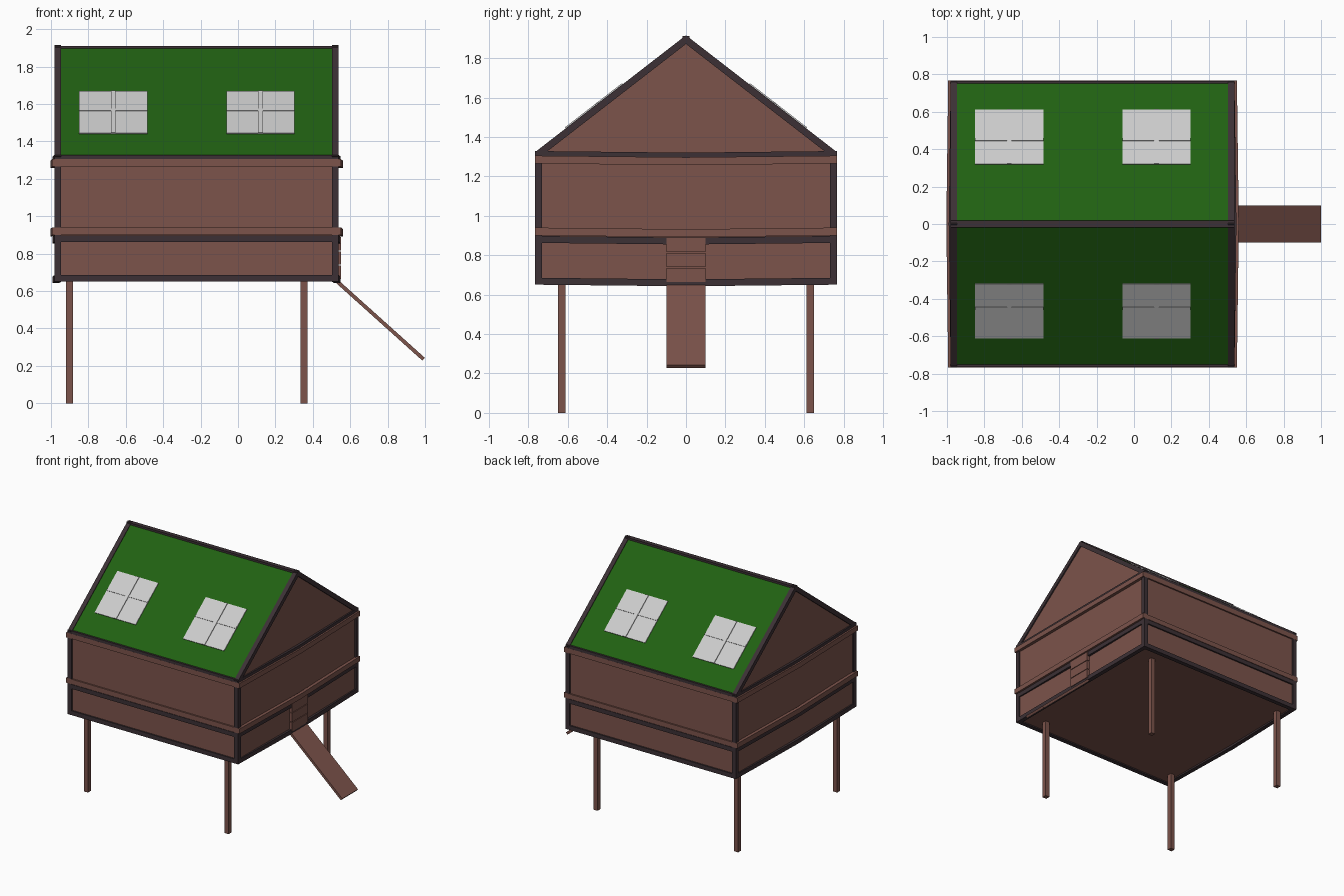
import bpy
from mathutils import Vector, Matrix

if "Cube" in bpy.data.objects:
    bpy.data.objects.remove(bpy.data.objects["Cube"])


def material(name, rgb):
    m = bpy.data.materials.new(name)
    m.diffuse_color = (*rgb, 1)
    m.use_nodes = True
    m.node_tree.nodes["Principled BSDF"].inputs["Base Color"].default_value = m.diffuse_color
    return m


WOOD = material("brown_wood", (0.2, 0.087, 0.07))
DARK = material("dark_trim", (0.045, 0.03, 0.035))
GREEN = material("green_roof", (0.015, 0.12, 0.006))


def mesh_object(name, verts, faces, mat):
    me = bpy.data.meshes.new(name)
    me.from_pydata(verts, [], faces)
    ob = bpy.data.objects.new(name, me)
    bpy.context.collection.objects.link(ob)
    if mat:
        me.materials.append(mat)
    return ob


def beam(name, p, q, w, h, mat, extend=0.0):
    """Box from p to q; w is along X (or Z for beams running in X), h is across that."""
    p, q = Vector(p), Vector(q)
    d = (q - p).normalized()
    side = Vector((1, 0, 0)) if abs(d.x) < 0.5 else Vector((0, 0, 1))
    n = d.cross(side).normalized()
    side = n.cross(d)
    p, q = p - d * extend, q + d * extend
    corners = [side * a * w / 2 + n * b * h / 2 for a, b in ((-1, -1), (1, -1), (1, 1), (-1, 1))]
    verts = [e + c for e in (p, q) for c in corners]
    faces = [(0, 3, 2, 1), (4, 5, 6, 7)] + [(i, (i + 1) % 4, 4 + (i + 1) % 4, 4 + i) for i in range(4)]
    return mesh_object(name, verts, faces, mat)


X0, X1, Y = -0.963, 0.52, 0.748      # centre lines of the frame
XM = (X0 + X1) / 2
EAVE, RIDGE = 1.315, 1.894
F = 0.035                            # frame thickness


def ring(name, z, height, thick, out, mat):
    """Rectangular belt around the house, its ends slightly bowed."""
    for s in (-1, 1):
        beam(name + "_side", (X0 - out, s * (Y + out * 0.3), z), (X1 + out, s * (Y + out * 0.3), z),
             height, thick, mat, thick / 2)
    for x, s in ((X0 - out, -1), (X1 + out, 1)):
        mid = (x + s * 0.01, 0, z - 0.008)
        for e in (-1, 1):
            beam(name + "_end", (x, e * Y, z), mid, thick, height, mat, 0.008)


# House body: a gabled prism
prof = [(-Y - 0.006, 0.66), (Y + 0.006, 0.66), (Y + 0.006, EAVE), (0, RIDGE), (-Y - 0.006, EAVE)]
ends = (X0 - 0.008, X1 + 0.008)
mesh_object("house_body", [(x, y, z) for x in ends for y, z in prof],
            [(4, 3, 2, 1, 0), (5, 6, 7, 8, 9)] +
            [(i, (i + 1) % 5, 5 + (i + 1) % 5, 5 + i) for i in range(5)], WOOD)

# Dark frame belts and light plank belts
ring("bottom_frame", 0.668, F, F, 0.0, DARK)
ring("floor_frame", 0.880, F, F, 0.0, DARK)
ring("eave_frame", 1.316, 0.025, F, 0.0, DARK)
ring("lower_plank", 0.92, 0.04, 0.025, 0.018, WOOD)
ring("upper_plank", 1.285, 0.04, 0.025, 0.018, WOOD)

# Corner posts and rakes of the gable
for s in (-1, 1):
    for x in (X0, X1):
        beam("corner_post", (x, s * Y, 0.66), (x, s * Y, 1.31), F, F, DARK)
        beam("gable_rake", (x, s * Y, EAVE), (x, 0, RIDGE), F, F, DARK, 0.012)
beam("ridge_beam", (X0, 0, RIDGE), (X1, 0, RIDGE), F, F, DARK, F / 2)

# Roof slopes with four-pane skylights
for s in (-1, 1):
    eave, ridge = Vector((0, s * Y, EAVE)), Vector((0, 0, RIDGE))
    normal = Vector((0, s * (RIDGE - EAVE), Y)).normalized()

    def on_roof(x, y, lift=0.0):
        return eave.lerp(ridge, 1 - y / Y) + normal * lift + Vector((x, 0, 0))

    beam("roof_slope", on_roof(XM, 0.745), on_roof(XM, 0.01), 1.47, 0.024, GREEN)
    for x in (-0.667, 0.12):
        beam("skylight_pane", on_roof(x, 0.60, 0.01), on_roof(x, 0.31, 0.01), 0.365, 0.016, None)
        beam("skylight_upright", on_roof(x, 0.60, 0.017), on_roof(x, 0.31, 0.017), 0.026, 0.014, None)
        beam("skylight_crossbar", on_roof(x, 0.447, 0.016), on_roof(x, 0.433, 0.016), 0.365, 0.012, None)

# Legs
for x in (-0.90, 0.352):
    for y in (-0.63, 0.63):
        beam("leg", (x, y, 0), (x, y, 0.67), 0.037, 0.037, WOOD)

# Planked door and ramp on the right end
for i in range(3):
    z = 0.665 + i * 0.076
    beam("door_plank", (0.535, 0, z), (0.535, 0, z + 0.071), 0.034, 0.2, WOOD)
ramp = beam("ramp", (0.52, 0, 0.66), (0.992, 0, 0.236), 0.02, 0.2, WOOD)
